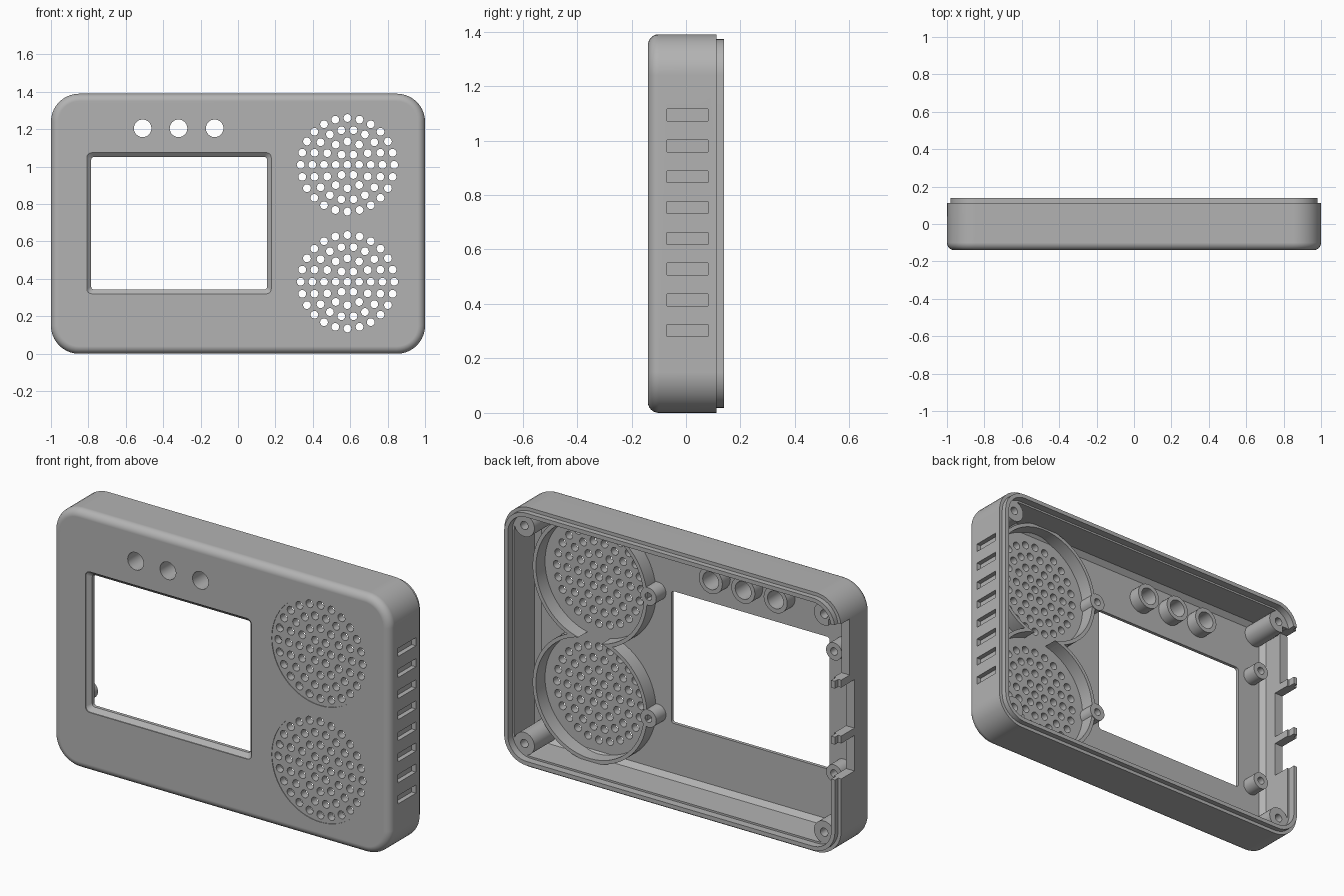
import bpy, bmesh, math
from mathutils import Vector

cube = bpy.data.objects.get("Cube")
if cube:
    bpy.data.objects.remove(cube)

mat = bpy.data.materials.new("Plain grey")
mat.use_nodes = True
GREY = (0.45, 0.45, 0.45, 1)
mat.diffuse_color = GREY
mat.node_tree.nodes["Principled BSDF"].inputs["Base Color"].default_value = GREY

H = 1.39          # height
BACK = 0.14       # rear of the lip
FLOOR = -0.097    # inside of the front panel


def rrect(x0, x1, z0, z1, r, y, n=10):
    """Rounded rectangle in the xz plane; r = 0 gives four points."""
    if r <= 0:
        return [Vector(p) for p in ((x1, y, z1), (x0, y, z1), (x0, y, z0), (x1, y, z0))]
    pts = []
    corners = ((x1 - r, z1 - r), (x0 + r, z1 - r), (x0 + r, z0 + r), (x1 - r, z0 + r))
    for k, (cx, cz) in enumerate(corners):
        for i in range(n + 1):
            a = (k + i / n) * math.pi / 2
            pts.append(Vector((cx + r * math.cos(a), y, cz + r * math.sin(a))))
    return pts


def circle(x, z, r, y, n=32):
    return [Vector((x + r * math.cos(2 * math.pi * i / n), y,
                    z + r * math.sin(2 * math.pi * i / n))) for i in range(n)]


def loft(bm, rings, closed=False):
    """Skin the rings; cap the ends, or join last to first when closed."""
    loops = [[bm.verts.new(p) for p in ring] for ring in rings]
    pairs = list(zip(loops, loops[1:]))
    if closed:
        pairs.append((loops[-1], loops[0]))
    else:
        bm.faces.new(loops[0])
        bm.faces.new(loops[-1])
    for a, b in pairs:
        for i in range(len(a)):
            j = (i + 1) % len(a)
            bm.faces.new((a[i], a[j], b[j], b[i]))


def box(bm, x0, x1, y0, y1, z0, z1):
    loft(bm, [rrect(x0, x1, z0, z1, 0, y) for y in (y0, y1)])


def rod(bm, x, z, r, y0, y1, n=32):
    loft(bm, [circle(x, z, r, y, n) for y in (y0, y1)])


def tube(bm, x, z, r_out, r_in, y0, y1, n=32):
    loft(bm, [circle(x, z, r, y, n) for r, y in
              ((r_out, y0), (r_out, y1), (r_in, y1), (r_in, y0))], closed=True)


def make(name, bm):
    bmesh.ops.recalc_face_normals(bm, faces=bm.faces)
    mesh = bpy.data.meshes.new(name)
    bm.to_mesh(mesh)
    bm.free()
    obj = bpy.data.objects.new(name, mesh)
    bpy.context.collection.objects.link(obj)
    mesh.materials.append(mat)
    return obj


def activate(obj):
    bpy.ops.object.select_all(action='DESELECT')
    obj.select_set(True)
    bpy.context.view_layer.objects.active = obj


def cut(obj, build):
    """Subtract the shapes that build() adds, then drop the cutter."""
    bm = bmesh.new()
    build(bm)
    cutter = make("cutter", bm)
    cutter.hide_render = True
    mod = obj.modifiers.new("cut", 'BOOLEAN')
    mod.operation, mod.solver, mod.object = 'DIFFERENCE', 'EXACT', cutter
    activate(obj)
    bpy.ops.object.modifier_apply(modifier=mod.name)
    bpy.data.objects.remove(cutter)


def smooth(obj):
    activate(obj)
    bpy.ops.object.shade_smooth_by_angle(angle=math.radians(35))
    mod = obj.modifiers.new("flat_panels", 'WEIGHTED_NORMAL')
    mod.keep_sharp = True


# Shell: filleted outside, stepped lip at the back, hollow inside
def shell_ring(inset, y):
    return rrect(-1 + inset, 1 - inset, inset, H - inset, 0.15 - inset, y)


F = 0.04
steps = [(F * (1 - math.sin(t)), -BACK + F * (1 - math.cos(t)))
         for t in (i * math.pi / 12 for i in range(7))]
steps += [(0, 0.112), (0.018, 0.112), (0.018, BACK), (0.04, BACK),
          (0.04, 0.1), (0.05, 0.1), (0.05, FLOOR + 0.025), (0.075, FLOOR)]
bm = bmesh.new()
loft(bm, [shell_ring(*s) for s in steps])
shell = make("case_shell", bm)

SPEAKERS = [(0.585, 0.385), (0.585, 1.01)]
BUTTONS = [(-0.51, 1.205), (-0.318, 1.205), (-0.125, 1.205)]


# Shallow round recess at each speaker
def recesses(bm):
    for x, z in SPEAKERS:
        rod(bm, x, z, 0.287, -0.2, -BACK + 0.003, 64)


# Ports in the side wall
def ports(bm):
    for z0, z1, y in ((0.43, 0.62, 0), (0.66, 0.92, 0), (0.96, 1.26, 0.04)):
        box(bm, -1.1, -0.915, y, 0.3, z0, z1)


# Grille holes, button holes, window and side vents
def openings(bm):
    for x, z in SPEAKERS:
        rod(bm, x, z, 0.021, -0.3, 0, 14)
        for ring in range(1, 5):
            for i in range(6 * ring):
                a = i * math.tau / (6 * ring)
                rod(bm, x + 0.0625 * ring * math.cos(a),
                    z + 0.0625 * ring * math.sin(a), 0.021, -0.3, 0, 14)
    for x, z in BUTTONS:
        rod(bm, x, z, 0.047, -0.3, 0)
    loft(bm, [rrect(-0.785 - g, 0.155 + g, 0.343 - g, 1.052 + g, 0.015 + g / 2, y, 4)
              for g, y in ((0.023, -0.3), (0.023, -0.135), (0, -0.115), (0, 0))])
    for i in range(8):
        z = 0.302 + i * 0.113
        box(bm, 0.975, 1.1, -0.07, 0.08, z - 0.022, z + 0.022)


cut(shell, recesses)
cut(shell, openings)
cut(shell, ports)
smooth(shell)

# Speaker collars, opened where the two meet
for i, (x, z) in enumerate(SPEAKERS):
    bm = bmesh.new()
    tube(bm, x, z, 0.34, 0.32, FLOOR - 0.01, -0.02, 64)
    collar = make(f"speaker_collar_{i + 1}", bm)
    ox, oz = SPEAKERS[1 - i]
    cut(collar, lambda b: rod(b, ox, oz, 0.32, -0.3, 0.2, 64))
    smooth(collar)

# Button guides
for i, (x, z) in enumerate(BUTTONS):
    bm = bmesh.new()
    tube(bm, x, z, 0.07, 0.047, FLOOR - 0.01, -0.03)
    smooth(make(f"button_guide_{i + 1}", bm))

# Corner screw posts; the one beside the ports is notched
for x in (-0.89, 0.89):
    for z in (0.11, 1.28):
        bm = bmesh.new()
        tube(bm, x, z, 0.06, 0.022, FLOOR - 0.01, 0.1)
        post = make("corner_post", bm)
        if x < 0 and z > 1:
            cut(post, ports)
        smooth(post)

# Display mounting posts
for x in (-0.868, 0.234):
    for z in (0.375, 1.03):
        bm = bmesh.new()
        tube(bm, x, z, 0.047, 0.02, FLOOR - 0.01, -0.015)
        smooth(make("display_post", bm))
